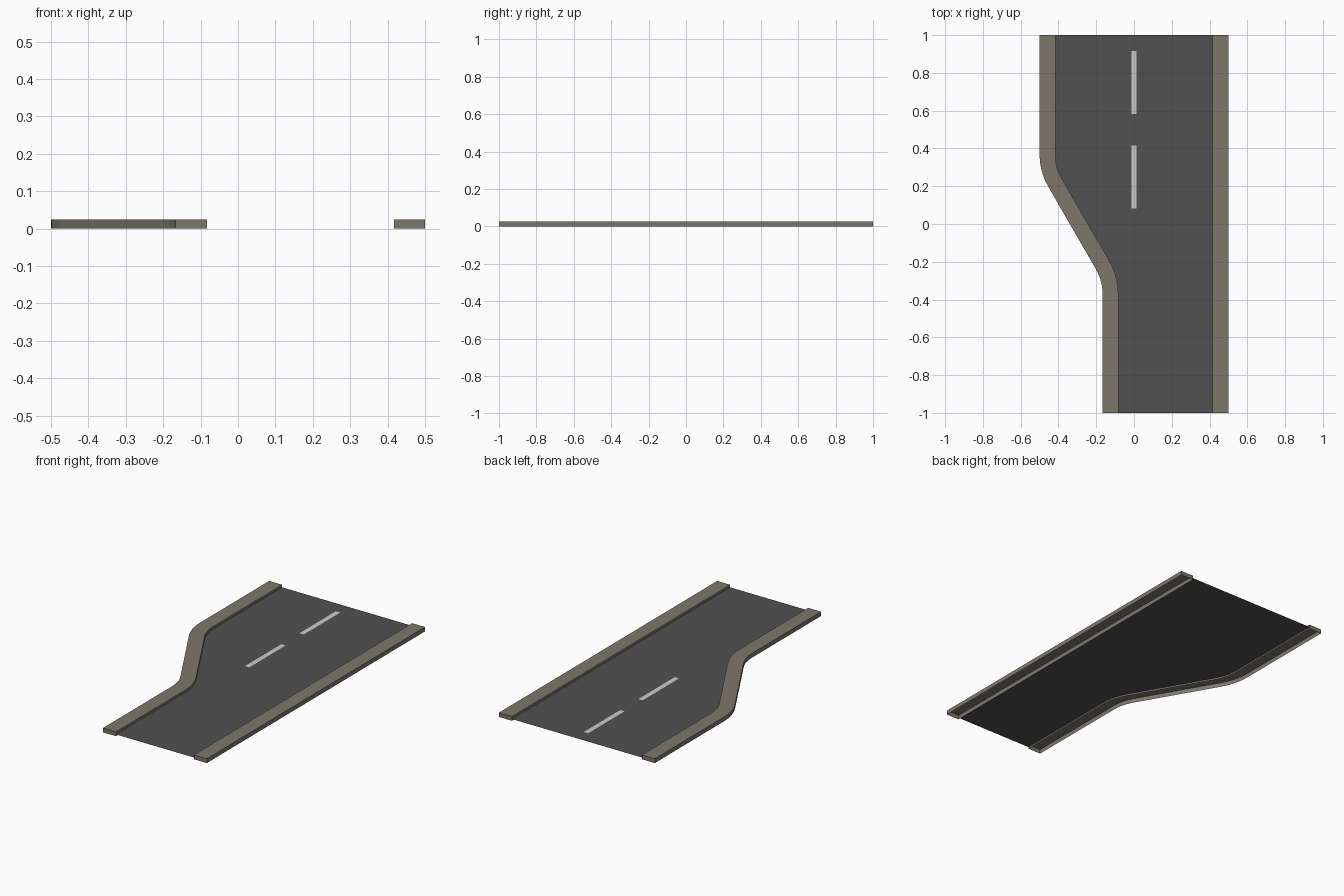
import bpy
import math

if "Cube" in bpy.data.objects:
    bpy.data.objects.remove(bpy.data.objects["Cube"])

CURB_H, ROAD_Z = 0.025, 0.01
EDGE, CURB_W = 0.5, 1 / 12


def material(name, rgb):
    m = bpy.data.materials.new(name)
    m.diffuse_color = (*rgb, 1)
    m.use_nodes = True
    m.node_tree.nodes["Principled BSDF"].inputs["Base Color"].default_value = m.diffuse_color
    return m


asphalt = material("asphalt_grey", (0.082, 0.082, 0.082))
stone = material("curb_stone", (0.205, 0.187, 0.147))
paint = material("lane_paint", (0.60, 0.60, 0.60))


def add_object(name, verts, faces, mat):
    mesh = bpy.data.meshes.new(name)
    mesh.from_pydata(verts, [], faces)
    mesh.materials.append(mat)
    ob = bpy.data.objects.new(name, mesh)
    bpy.context.collection.objects.link(ob)
    return ob


def make_curb(name, pairs):
    """Open-bottomed curb swept along pairs of (outer, inner) points."""
    verts, faces = [], []
    for o, i in pairs:
        verts += [(*o, 0), (*o, CURB_H), (*i, CURB_H), (*i, 0)]
    n = len(pairs)
    for s in range(n - 1):
        a, b = 4 * s, 4 * s + 4
        faces += [(a + k, b + k, b + k + 1, a + k + 1) for k in range(3)]
    e = 4 * (n - 1)
    faces += [(0, 1, 2, 3), (e + 3, e + 2, e + 1, e)]
    ob = add_object(name, verts, faces, stone)
    bpy.ops.object.select_all(action='DESELECT')
    ob.select_set(True)
    bpy.context.view_layer.objects.active = ob
    bpy.ops.object.shade_smooth_by_angle(angle=math.radians(30))
    return ob


# Left curb path: two opposite 30 degree bends joined by a diagonal
r_in, r_out = 0.25, 0.25 + CURB_W
bend_y, steps = 0.367, 5
narrow_x = -EDGE + 1 / 3          # outer edge of the narrow end
upper_cx, lower_cx = -EDGE + r_out, narrow_x - r_in
angles = [math.radians(30) * k / steps for k in range(steps + 1)]

left = [((-EDGE, 1), (-EDGE + CURB_W, 1))]
for a in angles:
    left.append(tuple((upper_cx - r * math.cos(a), bend_y - r * math.sin(a))
                      for r in (r_out, r_in)))
for a in reversed(angles):
    left.append(tuple((lower_cx + r * math.cos(a), -bend_y + r * math.sin(a))
                      for r in (r_in, r_out)))
left.append(((narrow_x, -1), (narrow_x + CURB_W, -1)))
make_curb("left_curb", left)

# Straight right curb
inner_x = EDGE - CURB_W
make_curb("right_curb", [((EDGE, y), (inner_x, y)) for y in (-1, 1)])

# Road surface between the two curbs
verts, faces = [], []
for _, (x, y) in left:
    verts += [(x, y, ROAD_Z), (inner_x, y, ROAD_Z)]
for s in range(len(left) - 1):
    a = 2 * s
    faces.append((a, a + 2, a + 3, a + 1))
add_object("road_surface", verts, faces, asphalt)

# Painted lane dashes
for n, y in enumerate((0.25, 0.75)):
    w, h, z = 1 / 72, 1 / 6, ROAD_Z + 0.001
    add_object(f"lane_dash_{n + 1}",
               [(-w, y - h, z), (w, y - h, z), (w, y + h, z), (-w, y + h, z)],
               [(0, 1, 2, 3)], paint)
